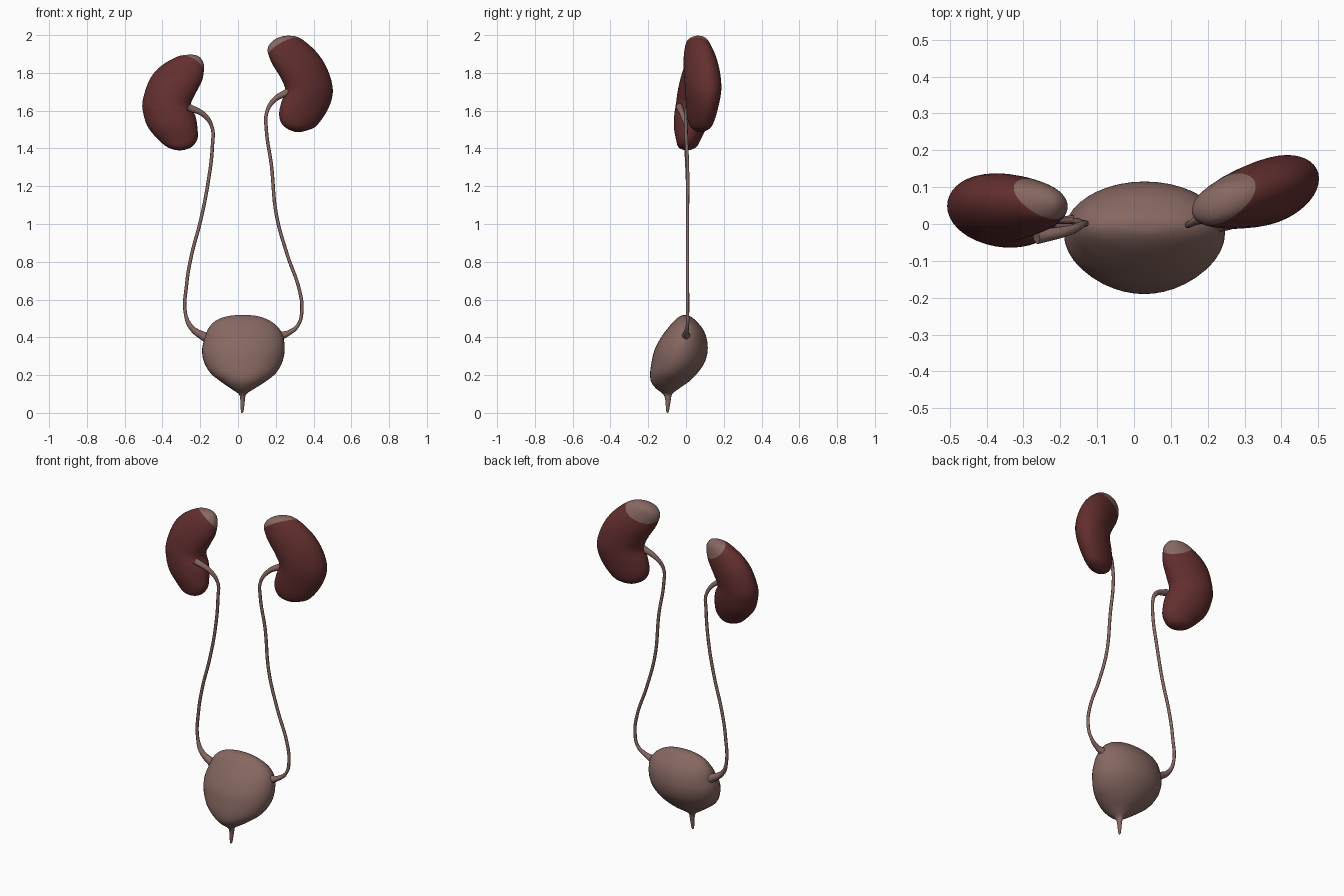
import bpy, bmesh, math
from mathutils import Vector

cube = bpy.data.objects.get("Cube")
if cube:
    bpy.data.objects.remove(cube, do_unlink=True)


def make_material(name, colour):
    mat = bpy.data.materials.new(name)
    mat.use_nodes = True
    mat.diffuse_color = (*colour, 1)
    shader = next(n for n in mat.node_tree.nodes if n.type == 'BSDF_PRINCIPLED')
    shader.inputs["Base Color"].default_value = (*colour, 1)
    shader.inputs["Roughness"].default_value = 0.6
    return mat


KIDNEY_RED = make_material("kidney red", (0.125, 0.028, 0.028))
TISSUE = make_material("tissue brown", (0.24, 0.137, 0.12))


def spline(a, b, c, d, t):
    """Smooth curve from b to c."""
    return b + 0.5 * t * ((c - a) + t * ((2 * a - 5 * b + 4 * c - d)
                          + t * (3 * (b - c) + d - a)))


def loft(name, sections, materials, cut=None, sides=40, steps=6):
    """Skin elliptical sections (edge, opposite edge, half depth in y).
    The first and last are poles; the outline runs round them smoothly."""
    def flipped(s):
        return (s[1], s[0], -s[2])
    ctrl = [flipped(sections[1]), *sections, flipped(sections[-2])]
    rings = []
    for i in range(len(sections) - 1):
        for k in range(steps):
            rings.append([spline(*(s[j] for s in ctrl[i:i + 4]), k / steps)
                          for j in range(3)])
    bm = bmesh.new()
    top = bm.verts.new(sections[0][0])
    previous = None
    for p, q, depth in rings[1:]:
        ring = []
        for k in range(sides):
            angle = math.tau * k / sides
            offset = (q - p) / 2 * math.cos(angle)
            offset.y += depth * math.sin(angle)
            ring.append(bm.verts.new((p + q) / 2 + offset))
        for k in range(sides):
            n = (k + 1) % sides
            if previous:
                bm.faces.new((previous[k], previous[n], ring[n], ring[k]))
            else:
                bm.faces.new((top, ring[n], ring[k]))
        previous = ring
    bottom = bm.verts.new(sections[-1][0])
    for k in range(sides):
        bm.faces.new((previous[k], previous[(k + 1) % sides], bottom))
    # Clean colour border along a plane
    if cut:
        normal, level = Vector(cut[0]), cut[1]
        bmesh.ops.bisect_plane(bm, geom=bm.verts[:] + bm.edges[:] + bm.faces[:],
                               plane_co=normal * level / normal.length_squared,
                               plane_no=normal)
        for face in bm.faces:
            if face.calc_center_median().dot(normal) > level:
                face.material_index = 1
    bmesh.ops.recalc_face_normals(bm, faces=bm.faces[:])
    mesh = bpy.data.meshes.new(name)
    bm.to_mesh(mesh)
    bm.free()
    for mat in materials:
        mesh.materials.append(mat)
    mesh.shade_smooth()
    obj = bpy.data.objects.new(name, mesh)
    bpy.context.collection.objects.link(obj)
    return obj


def kidney(name, outline, depths, lean, cut):
    """Outline rows: outer x, z, inner x, z; lean gives y at a point."""
    sections = [(Vector((ox, lean(ox, oz), oz)), Vector((ix, lean(ix, iz), iz)), d)
                for (ox, oz, ix, iz), d in zip(outline, depths)]
    return loft(name, sections, [KIDNEY_RED, TISSUE], cut)


# Kidneys with pale upper caps
kidney("left_kidney",
       [(.21, 1.985, .21, 1.985), (.27, 1.997, .17, 1.955), (.335, 1.98, .157, 1.915),
        (.42, 1.905, .18, 1.85), (.475, 1.815, .225, 1.775), (.502, 1.71, .25, 1.71),
        (.48, 1.615, .228, 1.64), (.42, 1.525, .218, 1.575), (.37, 1.497, .24, 1.52),
        (.305, 1.487, .305, 1.487)],
       [0, .04, .06, .08, .09, .09, .08, .065, .045, 0],
       lambda x, z: .085 + .25 * (x - .35),
       ((-.575, .45, .82), 1.477))
kidney("right_kidney",
       [(-.22, 1.893, -.22, 1.893), (-.28, 1.895, -.19, 1.868), (-.335, 1.88, -.18, 1.83),
        (-.415, 1.83, -.19, 1.76), (-.47, 1.76, -.225, 1.69), (-.505, 1.65, -.25, 1.63),
        (-.5, 1.58, -.225, 1.57), (-.475, 1.51, -.215, 1.51), (-.42, 1.445, -.215, 1.45),
        (-.37, 1.405, -.25, 1.405), (-.31, 1.39, -.31, 1.39)],
       [0, .035, .055, .075, .088, .093, .093, .085, .065, .045, 0],
       lambda x, z: .035 - .08 * (x + .37) + .12 * (z - 1.6),
       ((.6, .7, .8), 1.37))

# Bladder narrowing into the urethra: z, then x and y extents
slices = [(.518, .025, .025, -.005, -.005), (.513, -.05, .1, -.03, .02),
          (.49, -.115, .165, -.06, .05), (.45, -.155, .215, -.095, .085),
          (.4, -.175, .24, -.132, .108), (.335, -.19, .247, -.166, .115),
          (.27, -.18, .235, -.182, .1), (.21, -.145, .2, -.19, .06),
          (.165, -.09, .145, -.185, .015), (.13, -.04, .09, -.16, -.035),
          (.1, .003, .045, -.122, -.072), (.07, .012, .037, -.11, -.08),
          (.012, .015, .03, -.105, -.09), (0, .022, .022, -.098, -.098)]
loft("bladder",
     [(Vector((x0, (y0 + y1) / 2, z)), Vector((x1, (y0 + y1) / 2, z)), (y1 - y0) / 2)
      for z, x0, x1, y0, y1 in slices], [TISSUE])


def ureter(name, points, hilum_y):
    """Thin tube through front-plane points, flared at both ends."""
    curve = bpy.data.curves.new(name, 'CURVE')
    curve.dimensions = '3D'
    curve.bevel_depth = .009
    curve.bevel_resolution = 3
    curve.resolution_u = 8
    curve.use_fill_caps = True
    path = curve.splines.new('BEZIER')
    path.bezier_points.add(len(points) - 1)
    last = len(points) - 1
    for i, (point, (x, z)) in enumerate(zip(path.bezier_points, points)):
        y = hilum_y * max(0, 1 - i / 2) + (.008 if 3 < i < last - 1 else 0)
        point.co = (x, y, z)
        point.radius = {0: 2.2, 1: 1.5, last - 1: 1.6, last: 2.8}.get(i, 1)
        point.handle_left_type = point.handle_right_type = 'AUTO'
    curve.materials.append(TISSUE)
    obj = bpy.data.objects.new(name, curve)
    bpy.context.collection.objects.link(obj)


# Ureters from kidney to bladder
ureter("left_ureter",
       [(.265, 1.7), (.19, 1.655), (.152, 1.59), (.15, 1.5), (.177, 1.31), (.203, 1.05),
        (.26, .84), (.325, .65), (.338, .545), (.318, .465), (.265, .422), (.215, .405)],
       .04)
ureter("right_ureter",
       [(-.265, 1.62), (-.177, 1.575), (-.137, 1.51), (-.135, 1.42), (-.16, 1.21),
        (-.2, 1.01), (-.245, .84), (-.272, .68), (-.277, .52), (-.245, .45), (-.165, .395)],
       -.035)
